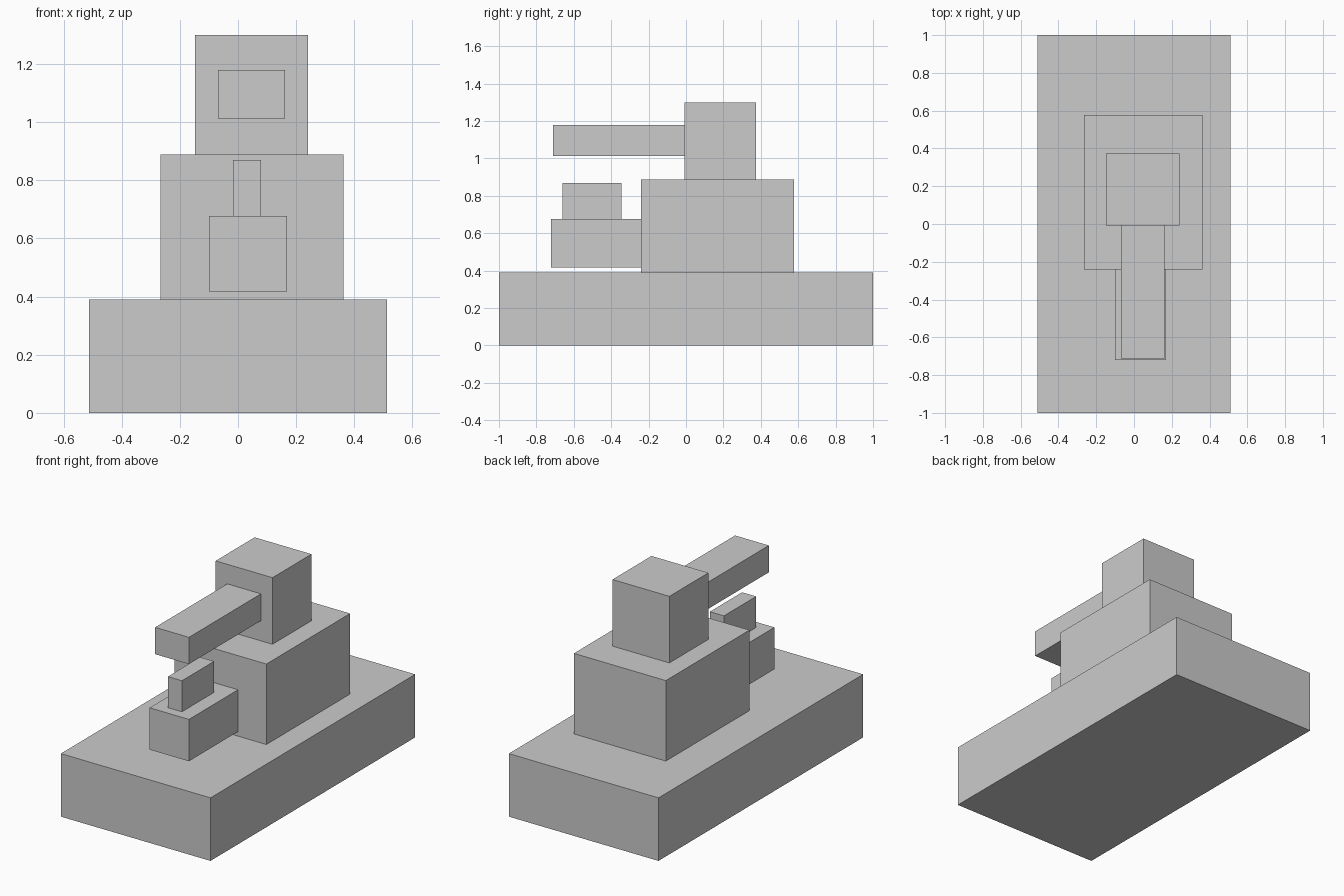
import bpy

if "Cube" in bpy.data.objects:
    bpy.data.objects.remove(bpy.data.objects["Cube"])


def box(name, x, y, z):
    """Axis-aligned box from (min, max) ranges."""
    ranges = (x, y, z)
    bpy.ops.mesh.primitive_cube_add(size=1, location=[(a + b) / 2 for a, b in ranges])
    obj = bpy.context.object
    obj.name = name
    obj.scale = [b - a for a, b in ranges]
    bpy.ops.object.transform_apply(location=False, rotation=False, scale=True)
    return obj


# Shared contact planes
base_top, body_top, step_top = 0.39, 0.888, 0.677
body_front, head_front = -0.241, -0.007

# Stacked main blocks
box("base", (-0.512, 0.512), (-1.0, 1.0), (0.0, base_top))
box("body", (-0.266, 0.363), (body_front, 0.577), (base_top, body_top))
box("head", (-0.148, 0.241), (head_front, 0.374), (body_top, 1.30))

# Blocks projecting to the front
box("upper_arm", (-0.069, 0.162), (-0.711, head_front), (1.013, 1.179))
box("lower_arm", (-0.10, 0.169), (-0.721, body_front), (0.418, step_top))
box("lower_arm_block", (-0.017, 0.079), (-0.661, -0.346), (step_top, 0.869))
